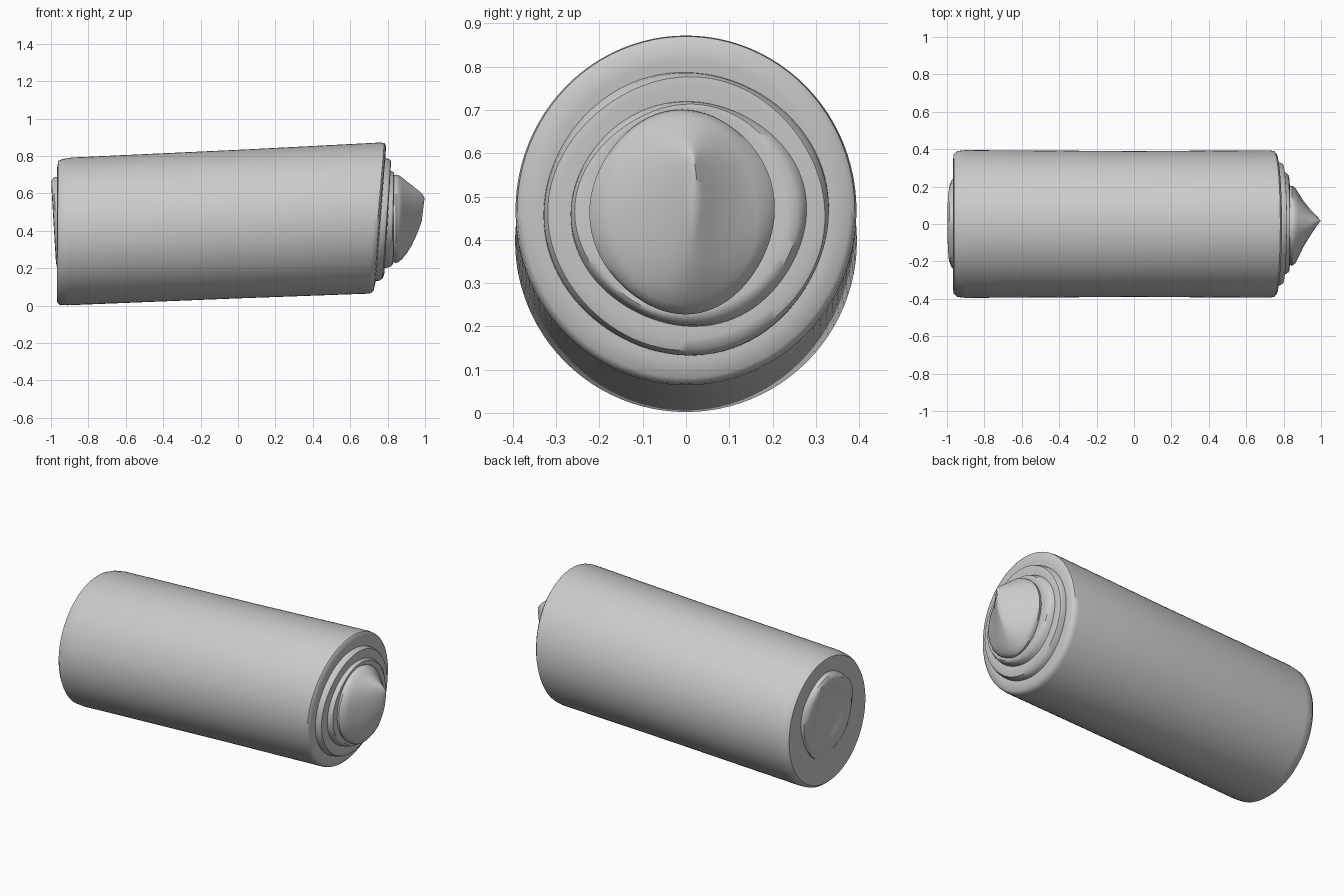
import bpy, bmesh, math

grey = bpy.data.materials.new("plain grey")
grey.diffuse_color = (0.6, 0.6, 0.6, 1)
SEG = 96


def loft(name, rings, ripple=0.0, lobes=5):
    """Skin a row of ellipses: (x, centre y, centre z, radius y, radius z, lean of x over z)."""
    bm = bmesh.new()
    loops = []
    for i, (x, cy, cz, ry, rz, lean) in enumerate(rings):
        loop = []
        for s in range(SEG):
            a = 2 * math.pi * s / SEG
            w = 1 + ripple * math.sin(lobes * a + i) + 0.5 * ripple * math.sin(3 * a - i)
            dz = rz * w * math.sin(a)
            loop.append(bm.verts.new((x + lean * dz, cy + ry * w * math.cos(a), cz + dz)))
        loops.append(loop)
    for a, b in zip(loops, loops[1:]):
        for s in range(SEG):
            t = (s + 1) % SEG
            bm.faces.new((a[s], a[t], b[t], b[s]))
    bm.faces.new(loops[0][::-1])
    bm.faces.new(loops[-1])
    bmesh.ops.recalc_face_normals(bm, faces=bm.faces)
    me = bpy.data.meshes.new(name)
    bm.to_mesh(me)
    bm.free()
    me.materials.append(grey)
    ob = bpy.data.objects.new(name, me)
    bpy.context.collection.objects.link(ob)
    bpy.context.view_layer.objects.active = ob
    ob.select_set(True)
    bpy.ops.object.shade_smooth_by_angle(angle=math.radians(40))
    ob.select_set(False)
    return ob


# Main roll, climbing slightly towards its front end
loft("roll_body", [
    (-0.955, 0, 0.41, 0.24, 0.24, 0.0),
    (-0.968, 0, 0.40, 0.33, 0.33, 0.0),
    (-0.965, 0, 0.396, 0.372, 0.378, 0.01),
    (-0.945, 0, 0.394, 0.390, 0.390, 0.02),
    (-0.90, 0, 0.397, 0.395, 0.395, 0.03),
    (0.00, 0, 0.436, 0.390, 0.398, 0.05),
    (0.725, 0, 0.468, 0.394, 0.404, 0.08),
    (0.748, 0, 0.469, 0.390, 0.401, 0.085),
    (0.758, 0, 0.469, 0.378, 0.388, 0.085),
    (0.762, 0, 0.467, 0.335, 0.345, 0.08),
    (0.758, 0, 0.466, 0.30, 0.30, 0.08),
])

# Rear tuck: low raised rim around a dimple
loft("rear_tuck", [
    (-0.94, 0, 0.43, 0.25, 0.26, -0.06),
    (-0.972, 0, 0.43, 0.235, 0.25, -0.06),
    (-0.984, 0, 0.44, 0.21, 0.225, -0.06),
    (-0.986, 0, 0.44, 0.18, 0.195, -0.06),
    (-0.975, 0, 0.44, 0.14, 0.15, -0.05),
    (-0.955, 0, 0.44, 0.07, 0.09, 0.0),
    (-0.965, 0, 0.44, 0.02, 0.04, 0.0),
], ripple=0.025)

# Folded rings on the front end
loft("outer_fold", [
    (0.74, 0, 0.462, 0.330, 0.328, 0.08),
    (0.778, 0.002, 0.460, 0.327, 0.324, 0.075),
    (0.795, 0.002, 0.460, 0.318, 0.314, 0.07),
    (0.800, 0.004, 0.460, 0.295, 0.290, 0.06),
    (0.795, 0.004, 0.460, 0.25, 0.25, 0.06),
], ripple=0.008, lobes=4)
loft("inner_fold", [
    (0.78, 0.008, 0.462, 0.275, 0.262, 0.04),
    (0.812, 0.006, 0.462, 0.268, 0.255, 0.03),
    (0.828, 0.002, 0.463, 0.255, 0.247, 0.02),
    (0.832, -0.002, 0.464, 0.235, 0.236, 0.01),
    (0.828, -0.005, 0.465, 0.20, 0.22, 0.0),
], ripple=0.012, lobes=4)

# Pinched tip: the round cap narrows to an upright crease
loft("pinched_tip", [
    (0.82, -0.008, 0.465, 0.205, 0.228, 0.0),
    (0.845, -0.008, 0.465, 0.212, 0.234, 0.0),
    (0.862, -0.008, 0.465, 0.200, 0.228, 0.0),
    (0.880, -0.005, 0.466, 0.170, 0.215, 0.0),
    (0.905, 0.000, 0.468, 0.125, 0.192, 0.02),
    (0.935, 0.006, 0.474, 0.080, 0.160, 0.06),
    (0.960, 0.012, 0.486, 0.045, 0.125, 0.10),
    (0.978, 0.016, 0.500, 0.022, 0.092, 0.12),
    (0.990, 0.018, 0.515, 0.007, 0.060, 0.12),
], ripple=0.012, lobes=4)
# Gathered pleats beside the crease
for name, z, x, r in (("upper_pleat", 0.54, 0.925, 0.036), ("middle_pleat", 0.45, 0.915, 0.038),
                      ("lower_pleat", 0.36, 0.895, 0.032)):
    loft(name, [
        (x - 0.05, 0.055, z, r * 1.2, r, 0.2),
        (x - 0.01, 0.045, z, r * 1.1, r * 0.8, 0.2),
        (x + 0.015, 0.032, z, r * 0.7, r * 0.5, 0.2),
        (x + 0.028, 0.025, z, r * 0.25, r * 0.2, 0.2),
    ])
